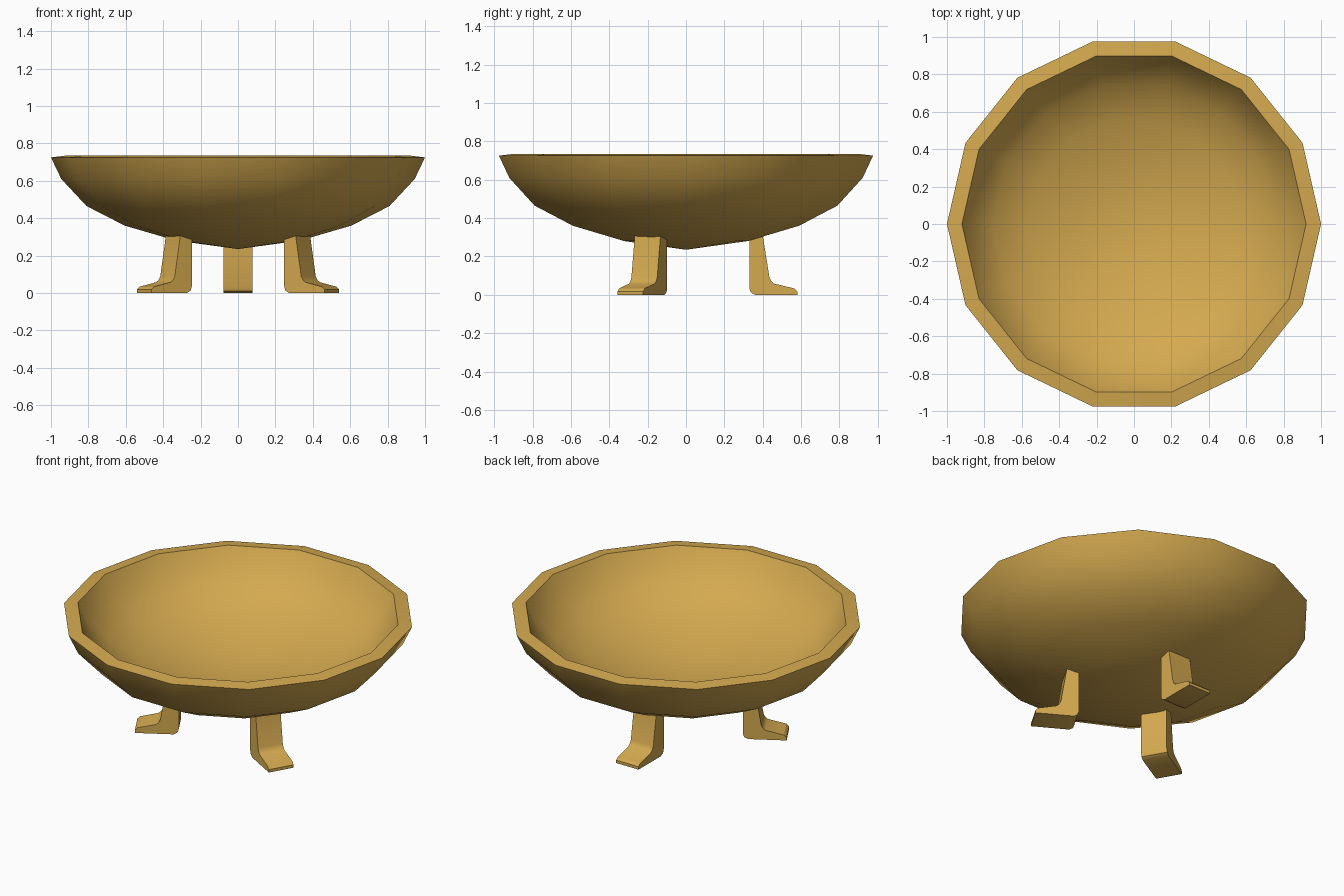
import bpy, bmesh
from math import radians
from mathutils import Matrix, Vector

cube = bpy.data.objects.get("Cube")
if cube:
    bpy.data.objects.remove(cube, do_unlink=True)

gold = bpy.data.materials.new("warm gold")
gold.use_nodes = True
gold.diffuse_color = (0.66, 0.40, 0.08, 1)
gold.node_tree.nodes["Principled BSDF"].inputs["Base Color"].default_value = gold.diffuse_color


def finish(name, bm, angle):
    bmesh.ops.recalc_face_normals(bm, faces=bm.faces)
    mesh = bpy.data.meshes.new(name)
    bm.to_mesh(mesh)
    bm.free()
    mesh.materials.append(gold)
    obj = bpy.data.objects.new(name, mesh)
    bpy.context.collection.objects.link(obj)
    bpy.ops.object.select_all(action="DESELECT")
    obj.select_set(True)
    bpy.context.view_layer.objects.active = obj
    bpy.ops.object.shade_smooth_by_angle(angle=radians(angle))


# Thick fourteen-sided bowl, spun from its outer and inner profile
SIDES = 14
outer = [(0, 0.235), (0.33, 0.28), (0.605, 0.36), (0.81, 0.465), (0.945, 0.61), (1, 0.725)]
inner = [(0.92, 0.735), (0.868, 0.642), (0.755, 0.525), (0.57, 0.435), (0.31, 0.36), (0, 0.317)]
bm = bmesh.new()
verts = [bm.verts.new((r, 0, z)) for r, z in outer + inner]
edges = [bm.edges.new(pair) for pair in zip(verts, verts[1:])]
bmesh.ops.spin(bm, geom=verts + edges, cent=(0, 0, 0), axis=(0, 0, 1),
               angle=radians(360), steps=SIDES)
bmesh.ops.remove_doubles(bm, verts=bm.verts, dist=0.001)
finish("bowl", bm, 40)

# Three legs with outward feet, extruded from a side profile
WIDTH = 0.155
leg = [(0.33, 0.3), (0.33, 0.035), (0.338, 0.012), (0.36, 0), (0.58, 0), (0.58, 0.018),
       (0.565, 0.033), (0.46, 0.058), (0.445, 0.07), (0.435, 0.09), (0.4, 0.31)]
for name, turn in (("back_leg", 90), ("right_leg", 210), ("left_leg", 330)):
    bm = bmesh.new()
    side = bm.faces.new([bm.verts.new((d, -WIDTH / 2, z)) for d, z in leg])
    new = bmesh.ops.extrude_face_region(bm, geom=[side], use_keep_orig=True)["geom"]
    bmesh.ops.translate(bm, vec=Vector((0, WIDTH, 0)),
                        verts=[g for g in new if isinstance(g, bmesh.types.BMVert)])
    bmesh.ops.rotate(bm, verts=bm.verts, cent=(0, 0, 0),
                     matrix=Matrix.Rotation(radians(turn), 3, "Z"))
    finish(name, bm, 30)
